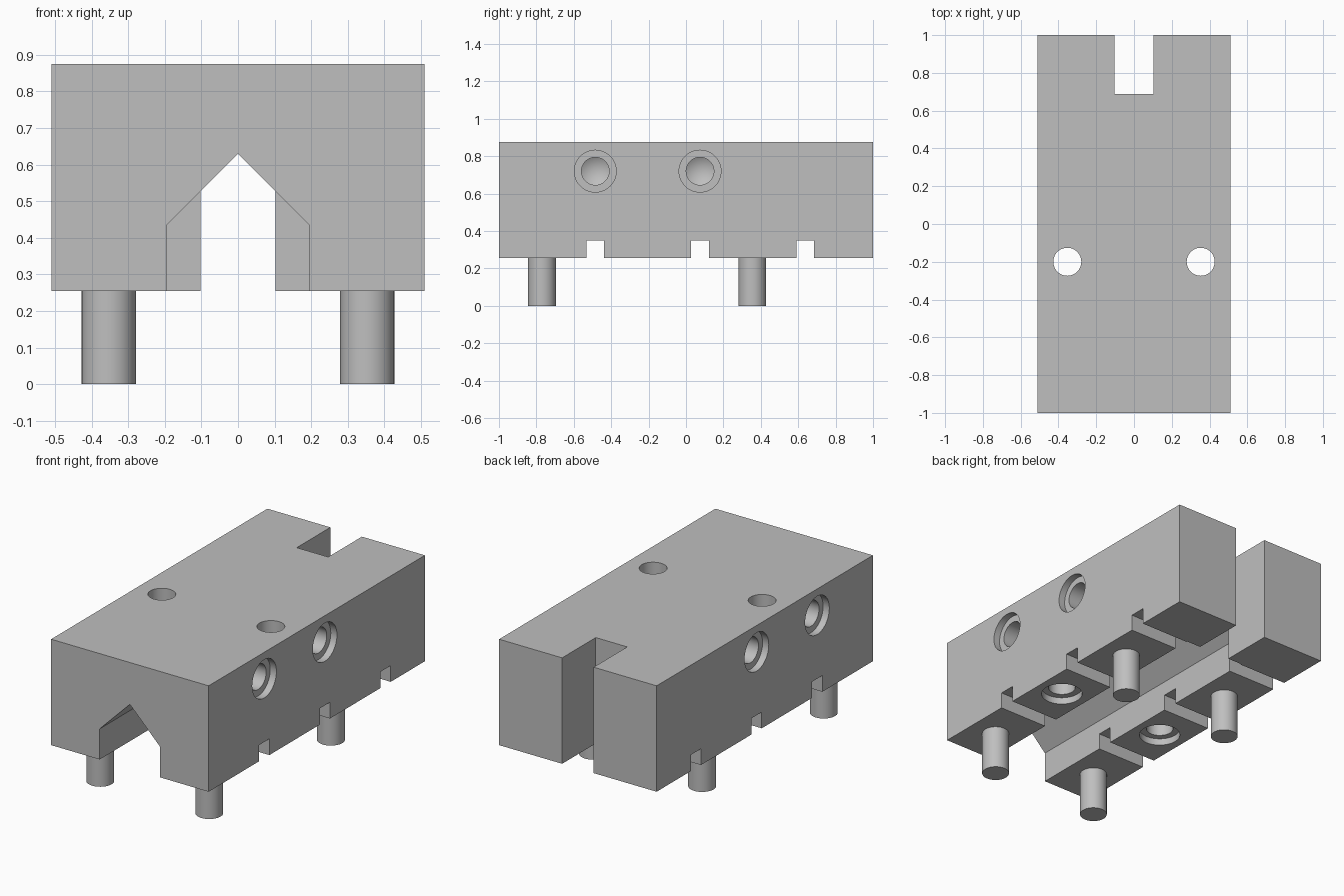
import bpy, bmesh
from math import pi
from mathutils import Matrix, Vector

default = bpy.data.objects.get("Cube")
if default:
    bpy.data.objects.remove(default, do_unlink=True)

# Single machined-metal material
GREY = (0.52, 0.52, 0.52, 1)
metal = bpy.data.materials.new("plain grey metal")
metal.use_nodes = True
metal.diffuse_color = GREY
metal.node_tree.nodes["Principled BSDF"].inputs["Base Color"].default_value = GREY

HALF_W, BASE, TOP = 0.51, 0.255, 0.875
HOLE_R, BORE_R, BORE_DEPTH = 0.074, 0.112, 0.04
SIDES = (-1, 1)


def finish(name, bm):
    bmesh.ops.recalc_face_normals(bm, faces=bm.faces)
    mesh = bpy.data.meshes.new(name)
    bm.to_mesh(mesh)
    bm.free()
    mesh.materials.append(metal)
    obj = bpy.data.objects.new(name, mesh)
    bpy.context.collection.objects.link(obj)
    return obj


def prism(name, outline, y0, y1):
    """Extrude an (x, z) outline along y."""
    bm = bmesh.new()
    face = bm.faces.new([bm.verts.new((x, y0, z)) for x, z in outline])
    moved = bmesh.ops.extrude_face_region(bm, geom=[face])["geom"]
    verts = [v for v in moved if isinstance(v, bmesh.types.BMVert)]
    bmesh.ops.translate(bm, verts=verts, vec=(0, y1 - y0, 0))
    return finish(name, bm)


def box(name, half_w, y0, y1, z0, z1):
    outline = [(-half_w, z0), (half_w, z0), (half_w, z1), (-half_w, z1)]
    return prism(name, outline, y0, y1)


def turned(name, profile, start, direction, steps=48):
    """Spin a (radius, distance) profile about an axis."""
    bm = bmesh.new()
    verts = [bm.verts.new((r, 0, d)) for r, d in profile]
    edges = [bm.edges.new(pair) for pair in zip(verts, verts[1:])]
    bmesh.ops.spin(bm, geom=verts + edges, cent=(0, 0, 0), axis=(0, 0, 1),
                   angle=2 * pi, steps=steps)
    bmesh.ops.remove_doubles(bm, verts=bm.verts, dist=1e-4)
    turn = Vector((0, 0, 1)).rotation_difference(Vector(direction)).to_matrix().to_4x4()
    bm.transform(Matrix.Translation(start) @ turn)
    return finish(name, bm)


def cut(target, cutter):
    """Subtract the cutter, then discard it."""
    cutter.hide_render = True
    mod = target.modifiers.new("cut", "BOOLEAN")
    mod.operation, mod.solver, mod.object = "DIFFERENCE", "EXACT", cutter
    graph = bpy.context.evaluated_depsgraph_get()
    mesh = bpy.data.meshes.new_from_object(target.evaluated_get(graph))
    target.modifiers.clear()
    target.data = mesh
    bpy.data.objects.remove(cutter, do_unlink=True)


def smooth(obj):
    bpy.ops.object.select_all(action="DESELECT")
    obj.select_set(True)
    bpy.context.view_layer.objects.active = obj
    bpy.ops.object.shade_smooth_by_angle(angle=pi / 6)


# Main block with pointed channel below and open slot at the back
block = box("block", HALF_W, -1, 1, BASE, TOP)
gable = [(-0.196, 0.1), (0.196, 0.1), (0.196, 0.434), (0, 0.63), (-0.196, 0.434)]
cut(block, prism("channel_cutter", gable, -1.1, 0.69))
cut(block, box("slot_cutter", 0.102, 0.689, 1.1, 0.1, 1))

# Cross grooves in the underside
for y in (-0.485, 0.075, 0.637):
    cut(block, box("groove_cutter", 0.7, y - 0.047, y + 0.047, 0.1, 0.35))

# Counterbored holes: blind drilled in the sides, through from below
bore = [(0, -0.05), (BORE_R, -0.05), (BORE_R, BORE_DEPTH), (HOLE_R, BORE_DEPTH)]
blind = bore + [(HOLE_R, 0.25), (0, 0.295)]
through = bore + [(HOLE_R, 0.8), (0, 0.8)]
for side in SIDES:
    for y in (-0.485, 0.075):
        cut(block, turned("side_hole_cutter", blind, (side * HALF_W, y, 0.72), (-side, 0, 0)))
    cut(block, turned("bolt_hole_cutter", through, (side * 0.353, -0.2, BASE), (0, 0, 1)))
smooth(block)

# Locating pins under the block
pin = [(0, 0), (HOLE_R, 0), (HOLE_R, BASE), (0, BASE)]
for side, side_name in zip(SIDES, ("right", "left")):
    for y, end_name in ((-0.77, "front"), (0.355, "back")):
        smooth(turned(f"{end_name}_{side_name}_pin", pin, (side * 0.353, y, 0), (0, 0, 1)))
